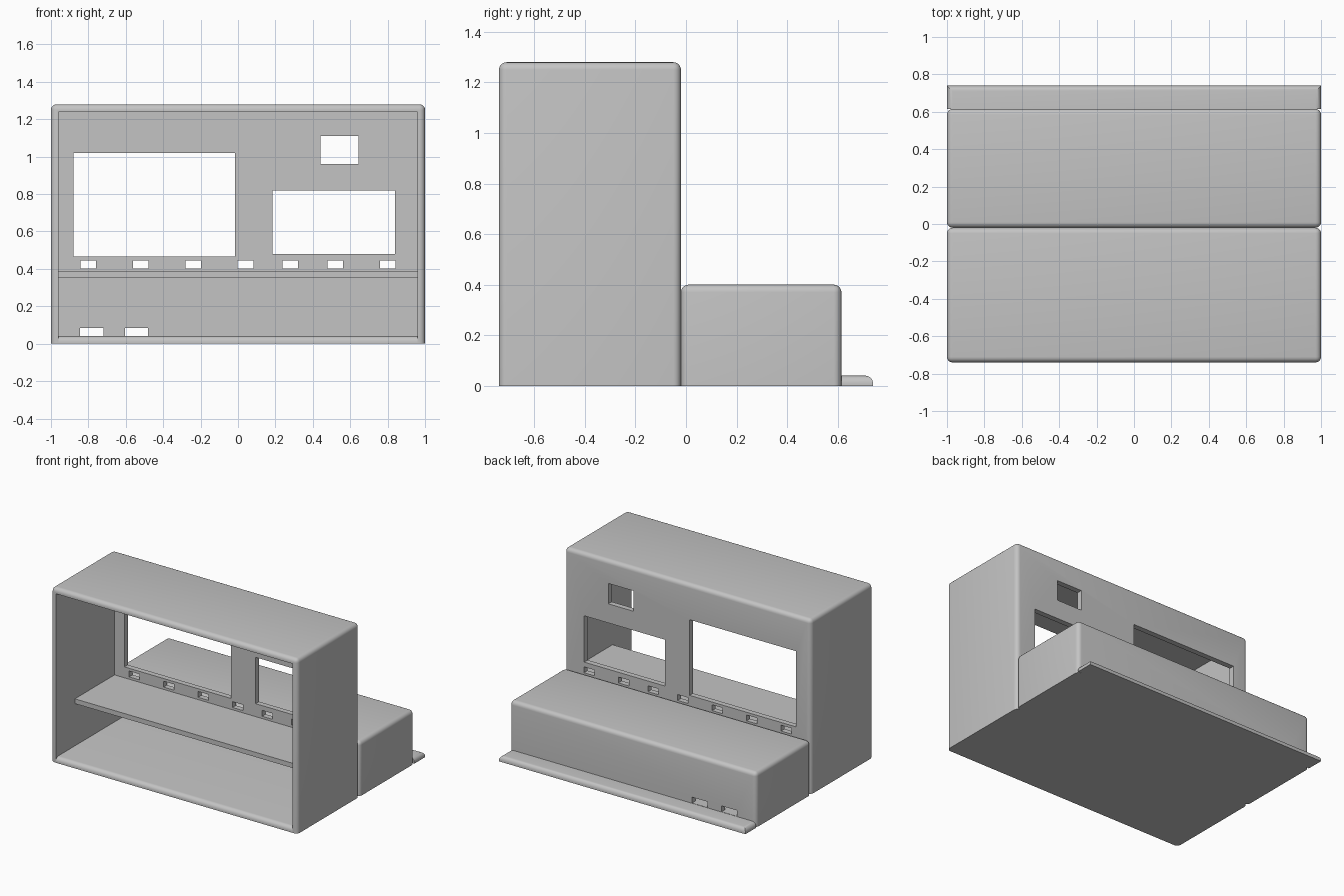
import bpy
import bmesh
from mathutils import Vector

if "Cube" in bpy.data.objects:
    bpy.data.objects.remove(bpy.data.objects["Cube"], do_unlink=True)

grey = bpy.data.materials.new("plain_grey")
grey.use_nodes = True
COLOUR = (0.55, 0.55, 0.55, 1)
grey.diffuse_color = COLOUR
grey.node_tree.nodes["Principled BSDF"].inputs["Base Color"].default_value = COLOUR


def block(name, xs, ys, zs, radius=0, rounded=None):
    """Box between the given limits; edges accepted by the rule are rounded."""
    low, high = Vector((xs[0], ys[0], zs[0])), Vector((xs[1], ys[1], zs[1]))
    bm = bmesh.new()
    bmesh.ops.create_cube(bm, size=1)
    for v in bm.verts:
        v.co = [(a + b) / 2 + c * (b - a) for a, b, c in zip(low, high, v.co)]
    if rounded:
        edges = [e for e in bm.edges if rounded(*(v.co for v in e.verts))]
        bmesh.ops.bevel(bm, geom=edges, offset=radius, segments=5,
                        profile=0.5, affect='EDGES', clamp_overlap=True)
    mesh = bpy.data.meshes.new(name)
    bm.to_mesh(mesh)
    bm.free()
    mesh.materials.append(grey)
    obj = bpy.data.objects.new(name, mesh)
    bpy.context.collection.objects.link(obj)
    return obj


def select(obj):
    bpy.ops.object.select_all(action='DESELECT')
    obj.select_set(True)
    bpy.context.view_layer.objects.active = obj


def cut(obj, xs, ys, zs):
    """Remove a rectangular volume from an object."""
    cutter = block("cutter", xs, ys, zs)
    cutter.hide_render = True
    mod = obj.modifiers.new("cut", 'BOOLEAN')
    mod.operation = 'DIFFERENCE'
    mod.solver = 'EXACT'
    mod.object = cutter
    select(obj)
    bpy.ops.object.modifier_apply(modifier=mod.name)
    bpy.data.objects.remove(cutter, do_unlink=True)


def off_ground(a, b):
    return max(a.z, b.z) > 0.01


def top_edge(a, b):
    return min(a.z, b.z) > 0.01


FULL, INNER = (-1, 1), (-0.96, 0.96)
BACK, SEAM, BOX_END = 0.74, -0.02, 0.615
R = 0.03

# Tall cabinet, open at the front and to the low box behind
cabinet = block("cabinet", FULL, (-BACK, SEAM), (0, 1.28), R, off_ground)
cut(cabinet, INNER, (-0.9, -0.06), (-0.1, 1.24))
cut(cabinet, INNER, (-0.3, 0.1), (-0.1, 0.36))

# Windows in the cabinet's back panel
for xs, zs in [((-0.88, -0.015), (0.465, 1.02)),
               ((0.185, 0.84), (0.48, 0.82)),
               ((0.44, 0.645), (0.96, 1.11))]:
    cut(cabinet, xs, (-0.2, 0.1), zs)

# Row of small slots above the low box
for x in (-0.8, -0.52, -0.24, 0.04, 0.28, 0.52, 0.8):
    cut(cabinet, (x - 0.042, x + 0.042), (-0.2, 0.1), (0.402, 0.445))

# Low hollow box with two slots at the bottom of its back wall
low_box = block("low_box", FULL, (SEAM, BOX_END), (0, 0.4), R, off_ground)
cut(low_box, INNER, (-0.1, 0.575), (-0.1, 0.36))
for x in (-0.782, -0.542):
    cut(low_box, (x - 0.062, x + 0.062), (0.5, 0.7), (0.042, 0.085))

# Floor with a rounded front lip, rear ledge and inner shelf
floor = block("floor", INNER, (-BACK, 0.575), (0, 0.04), R,
              lambda a, b: top_edge(a, b) and max(a.y, b.y) < 0)
ledge = block("rear_ledge", FULL, (BOX_END, BACK), (0, 0.04), R,
              lambda a, b: top_edge(a, b) and max(a.y, b.y) > 0.7)
block("inner_shelf", INNER, (-0.52, -0.06), (0.35, 0.385))

# Smooth the rounded edges only
for part in (cabinet, low_box, floor, ledge):
    select(part)
    bpy.ops.object.shade_smooth_by_angle(angle=0.6)
